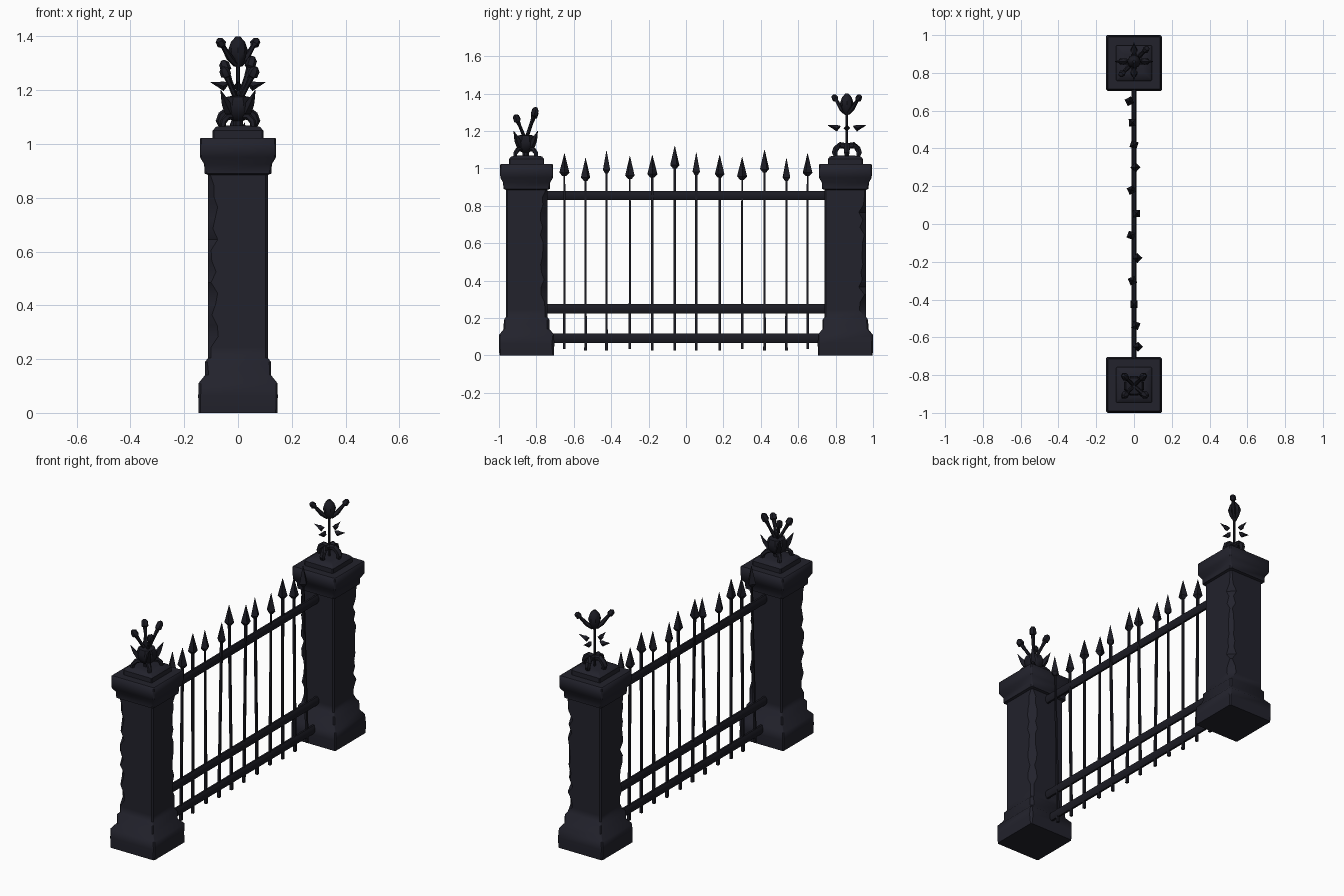
import bpy, bmesh, math, random
from mathutils import Vector

if "Cube" in bpy.data.objects:
    bpy.data.objects.remove(bpy.data.objects["Cube"])

random.seed(4)


def material(name, rgb):
    m = bpy.data.materials.new(name)
    m.diffuse_color = (*rgb, 1)
    m.use_nodes = True
    m.node_tree.nodes["Principled BSDF"].inputs["Base Color"].default_value = m.diffuse_color
    return m


STONE = material("dark stone", (0.016, 0.016, 0.025))
IRON = material("black iron", (0.011, 0.011, 0.017))


def finish(name, bm, mat, angle=40):
    bmesh.ops.recalc_face_normals(bm, faces=bm.faces)
    me = bpy.data.meshes.new(name)
    bm.to_mesh(me)
    bm.free()
    me.materials.append(mat)
    ob = bpy.data.objects.new(name, me)
    bpy.context.collection.objects.link(ob)
    bpy.ops.object.select_all(action='DESELECT')
    ob.select_set(True)
    bpy.context.view_layer.objects.active = ob
    bpy.ops.object.shade_smooth_by_angle(angle=math.radians(angle))
    return ob


def skin(bm, rings):
    """Join a list of equal point rings into a closed solid."""
    vs = [[bm.verts.new(p) for p in r] for r in rings]
    n = len(vs[0])
    for a, b in zip(vs, vs[1:]):
        for i in range(n):
            bm.faces.new((a[i], a[(i + 1) % n], b[(i + 1) % n], b[i]))
    bm.faces.new(vs[0][::-1])
    bm.faces.new(vs[-1])


def tube(bm, stations, sides=6, phase=0.0):
    """stations: (point, radius) along a path."""
    pts = [Vector(p) for p, _ in stations]
    rings = []
    for k, (p, r) in enumerate(stations):
        d = (pts[min(k + 1, len(pts) - 1)] - pts[max(k - 1, 0)]).normalized()
        u = d.cross(Vector((0, 1, 0)) if abs(d.y) < 0.8 else Vector((1, 0, 0))).normalized()
        v = d.cross(u)
        rings.append([pts[k] + r * (math.cos(t) * u + math.sin(t) * v)
                      for t in (phase + 2 * math.pi * i / sides for i in range(sides))])
    skin(bm, rings)


def square_ring(cy, z, h, c, chip=0.0):
    """Square with cut corners; chip wears two opposite corners."""
    pts = []
    for sx, sy in ((1, 1), (-1, 1), (-1, -1), (1, -1)):
        k = c + (random.uniform(0, chip) if sx == sy else 0)
        pair = [(sx * h, sy * (h - k)), (sx * (h - k), sy * h)]
        if sx != sy:
            pair.reverse()
        pts += [(x, cy + y, z) for x, y in pair]
    return pts


# stone gate pillars
for side, cy in (("front", -0.852), ("back", 0.852)):
    profile = [(0, .146, .006, 0), (.06, .148, .006, .02), (.11, .147, .006, .01), (.14, .123, .006, .01),
               (.19, .122, .006, .01), (.205, .111, .008, .01)]
    profile += [(.205 + .04 * i, .111, .008, .032) for i in range(1, 17)]
    profile += [(.885, .111, .008, 0), (.89, .124, .008, 0), (.925, .126, .008, 0), (.95, .141, .006, 0),
                (1.018, .142, .006, 0), (1.023, .138, .006, 0)]
    bm = bmesh.new()
    skin(bm, [square_ring(cy, *p) for p in profile])
    finish(side + "_pillar", bm, STONE)
    bm = bmesh.new()
    skin(bm, [square_ring(cy, *p) for p in ((1.015, .094, .004), (1.05, .094, .004),
                                           (1.064, .082, .004), (1.068, .05, .004))])
    finish(side + "_pillar_cap_step", bm, STONE)

# horizontal rails
for name, z in (("bottom", .092), ("middle", .25), ("top", .855)):
    bm = bmesh.new()
    tube(bm, [((0, -.745, z), .027), ((0, .745, z), .027)], 8, math.pi / 8)
    for v in bm.verts:
        v.co.x *= 0.55
    finish(name + "_rail", bm, IRON)

# upright bars with spear heads: y, top z, lean in x
bars = [(-.65, 1.08, .022), (-.537, 1.055, .01), (-.425, 1.095, 0), (-.3, 1.065, -.008),
        (-.18, 1.072, .018), (-.06, 1.12, -.015), (.055, 1.085, .013), (.18, 1.072, -.014),
        (.3, 1.06, .008), (.42, 1.1, 0), (.537, 1.055, -.008), (.65, 1.08, -.025)]
for i, (y, top, lean) in enumerate(bars):
    r = .006 if i in (0, 3, 8, 11) else .009
    low = .035 if r < .007 else .025

    def at(z):
        return (lean * z, y, z)
    bm = bmesh.new()
    tube(bm, [(at(low), .01), (at(.3), .0085), (at(top - .1), r)], 4, math.pi / 4)
    finish(f"bar_{i + 1}", bm, IRON)
    bm = bmesh.new()
    tube(bm, [(at(top - .122), .01), (at(top - .103), .027), (at(top), .001)], 4, i * .4)
    finish(f"spear_head_{i + 1}", bm, IRON, 30)

# flower finial on the back pillar
fy = 0.86
bm = bmesh.new()
tube(bm, [((0, fy, 1.06), .007), ((0, fy, 1.31), .007)])
finish("flower_stem", bm, IRON)
bm = bmesh.new()
tube(bm, [((0, fy, 1.285), .008), ((0, fy, 1.31), .024), ((0, fy, 1.35), .036),
          ((0, fy, 1.38), .026), ((0, fy, 1.40), .008)], 8)
finish("flower_bud", bm, IRON)
bm = bmesh.new()
for s in (-1, 1):  # two curled petals on the diagonal
    tube(bm, [((s * a, fy + s * a, z), r) for a, z, r in
              ((.008, 1.295, .01), (.03, 1.32, .013), (.048, 1.35, .01), (.055, 1.362, .009),
               (.06, 1.37, .018), (.07, 1.386, .015), (.073, 1.392, .004))])
finish("flower_petals", bm, IRON)
bm = bmesh.new()
feet = bmesh.new()
for i in range(4):
    cx, sy = round(math.cos(i * math.pi / 2)), round(math.sin(i * math.pi / 2))
    tube(bm, [((cx * a, fy + sy * a, z), r) for a, z, r in
              ((.035, 1.225, .003), (.055, 1.215, .018), (.075, 1.222, .009), (.102, 1.23, .001))], 4)
    tube(feet, [((cx * a, fy + sy * a, z), r) for a, z, r in
                ((.0, 1.118, .016), (.035, 1.124, .017), (.058, 1.105, .018),
                 (.066, 1.085, .017), (.06, 1.066, .012))])
finish("flower_leaves", bm, IRON)
finish("flower_curled_feet", feet, IRON)

# torch bowl finial on the front pillar
cy = -0.857
bm = bmesh.new()
tube(bm, [((0, cy, z), r) for z, r in ((1.06, .02), (1.085, .02), (1.095, .036), (1.12, .053),
                                      (1.15, .056), (1.175, .046), (1.18, .02))], 8, math.pi / 8)
finish("torch_bowl", bm, IRON)
feet, spikes, torches = bmesh.new(), bmesh.new(), bmesh.new()
for sx, sy, top in ((1, 1, 1.325), (-1, 1, 1.31), (-1, -1, 1.285), (1, -1, 1.285)):
    tube(feet, [((sx * a, cy + sy * a, z), r) for a, z, r in
                ((.015, 1.105, .012), (.042, 1.1, .013), (.055, 1.082, .012), (.056, 1.064, .012))])
    tube(spikes, [((sx * a, cy + sy * a, z), r) for a, z, r in
                  ((.03, 1.12, .02), (.045, 1.15, .016), (.056, 1.178, .008), (.064, 1.2, .001))], 4)
    w = .068 if (sx, sy) == (1, -1) else .056
    h = top - 1.15
    tube(torches, [((sx * w * t, cy + sy * .056 * t, 1.15 + h * t), r) for t, r in
                   ((.1, .01), (.55, .009), (.75, .012), (.78, .02), (.93, .019), (1, .008))])
finish("bowl_feet", feet, IRON)
finish("bowl_spikes", spikes, IRON)
finish("torches", torches, IRON)
